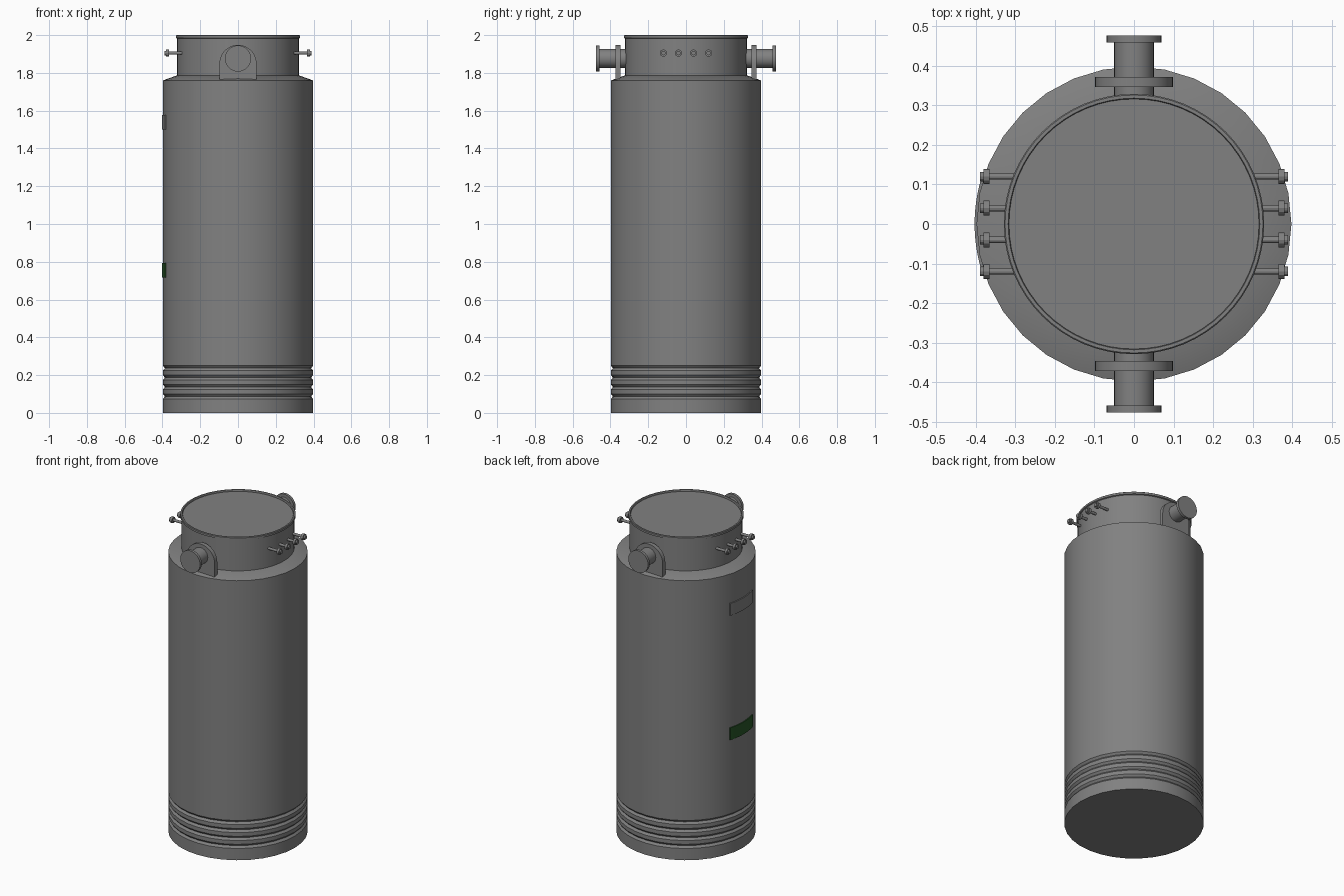
import bpy, bmesh, math
from math import sin, cos, pi, radians
from mathutils import Matrix, Vector

if "Cube" in bpy.data.objects:
    bpy.data.objects.remove(bpy.data.objects["Cube"], do_unlink=True)


def material(name, rgb):
    m = bpy.data.materials.new(name)
    m.use_nodes = True
    m.diffuse_color = (*rgb, 1)
    m.node_tree.nodes["Principled BSDF"].inputs["Base Color"].default_value = (*rgb, 1)
    return m


steel = material("grey steel", (0.22, 0.22, 0.22))
green = material("dark green", (0.02, 0.09, 0.02))


def finish(name, bm, mat):
    bmesh.ops.recalc_face_normals(bm, faces=bm.faces)
    mesh = bpy.data.meshes.new(name)
    bm.to_mesh(mesh)
    bm.free()
    mesh.materials.append(mat)
    ob = bpy.data.objects.new(name, mesh)
    bpy.context.collection.objects.link(ob)
    bpy.ops.object.select_all(action='DESELECT')
    ob.select_set(True)
    bpy.context.view_layer.objects.active = ob
    bpy.ops.object.shade_smooth_by_angle(angle=radians(28))
    return ob


def lathe(name, profile, sides, mat=steel, matrix=Matrix()):
    """Solid of revolution about z from (radius, height) points, capped at both ends."""
    bm = bmesh.new()
    rings = [[bm.verts.new((r * cos(2 * pi * i / sides), r * sin(2 * pi * i / sides), z))
              for i in range(sides)] for r, z in profile]
    for a, b in zip(rings, rings[1:]):
        for i in range(sides):
            j = (i + 1) % sides
            bm.faces.new((a[i], a[j], b[j], b[i]))
    bm.faces.new(rings[0][::-1])
    bm.faces.new(rings[-1])
    bm.transform(matrix)
    return finish(name, bm, mat)


def prism(name, outline, depth, mat, matrix=Matrix()):
    """Extrude a flat outline along z."""
    bm = bmesh.new()
    face = bm.faces.new([bm.verts.new((x, y, 0)) for x, y in outline])
    top = bmesh.ops.extrude_face_region(bm, geom=[face])["geom"]
    bmesh.ops.translate(bm, vec=(0, 0, depth),
                        verts=[v for v in top if isinstance(v, bmesh.types.BMVert)])
    bm.transform(matrix)
    return finish(name, bm, mat)


# Cask body with four V grooves near the foot and a sloped shoulder
R = 0.398
profile = [(R, 0)]
for k in range(4):
    z = 0.087 + 0.05 * k
    profile += [(R, z - 0.013), (R - 0.011, z), (R, z + 0.013)]
profile += [(R, 1.76), (0.322, 1.787)]
lathe("cask_body", profile, 32)

# Neck with rolled rim and slightly recessed lid
lathe("neck", [(0.322, 1.77), (0.322, 1.982), (0.329, 1.985), (0.329, 1.997),
               (0.326, 2.0), (0.318, 2.0), (0.316, 1.997), (0.316, 1.99)], 64)

# Lifting trunnions and their arched lugs, front and back
for side, turn in (("front", 0), ("back", pi)):
    # local z points outward, local y points up
    out = Matrix.Rotation(turn, 4, 'Z') @ Matrix.Rotation(pi / 2, 4, 'X')
    lathe(side + "_trunnion",
          [(0.05, 0.3), (0.05, 0.459), (0.069, 0.459), (0.069, 0.476)], 32,
          matrix=out @ Matrix.Translation((0, 1.876, 0)))
    arch = [(-0.098, 1.765), (0.098, 1.765)]
    arch += [(0.098 * cos(pi * i / 20), 1.85 + 0.098 * sin(pi * i / 20)) for i in range(21)]
    prism(side + "_lug", arch, 0.026, steel, out @ Matrix.Translation((0, 0, 0.346)))

# Four studs with nuts on each side of the neck
for side, s in (("left", 1), ("right", -1)):
    for k in range(4):
        place = Matrix.Translation((0, -0.12 + 0.08 * k, 1.905)) @ Matrix.Rotation(s * pi / 2, 4, 'Y')
        lathe(f"{side}_stud_{k + 1}",
              [(0.008, 0.29), (0.008, 0.365), (0.019, 0.365), (0.019, 0.38),
               (0.012, 0.38), (0.012, 0.389)], 12, matrix=place)

# Thin curved label plates on the right side
for name, z, mat in (("upper_plate", 1.50, steel), ("lower_plate", 0.717, green)):
    angles = [pi + radians(-16 + 2 * i) for i in range(17)]
    arc = [(0.403 * cos(a), 0.403 * sin(a)) for a in angles]
    arc += [(0.394 * cos(a), 0.394 * sin(a)) for a in reversed(angles)]
    prism(name, arc, 0.077, mat, Matrix.Translation((0, 0, z)))
